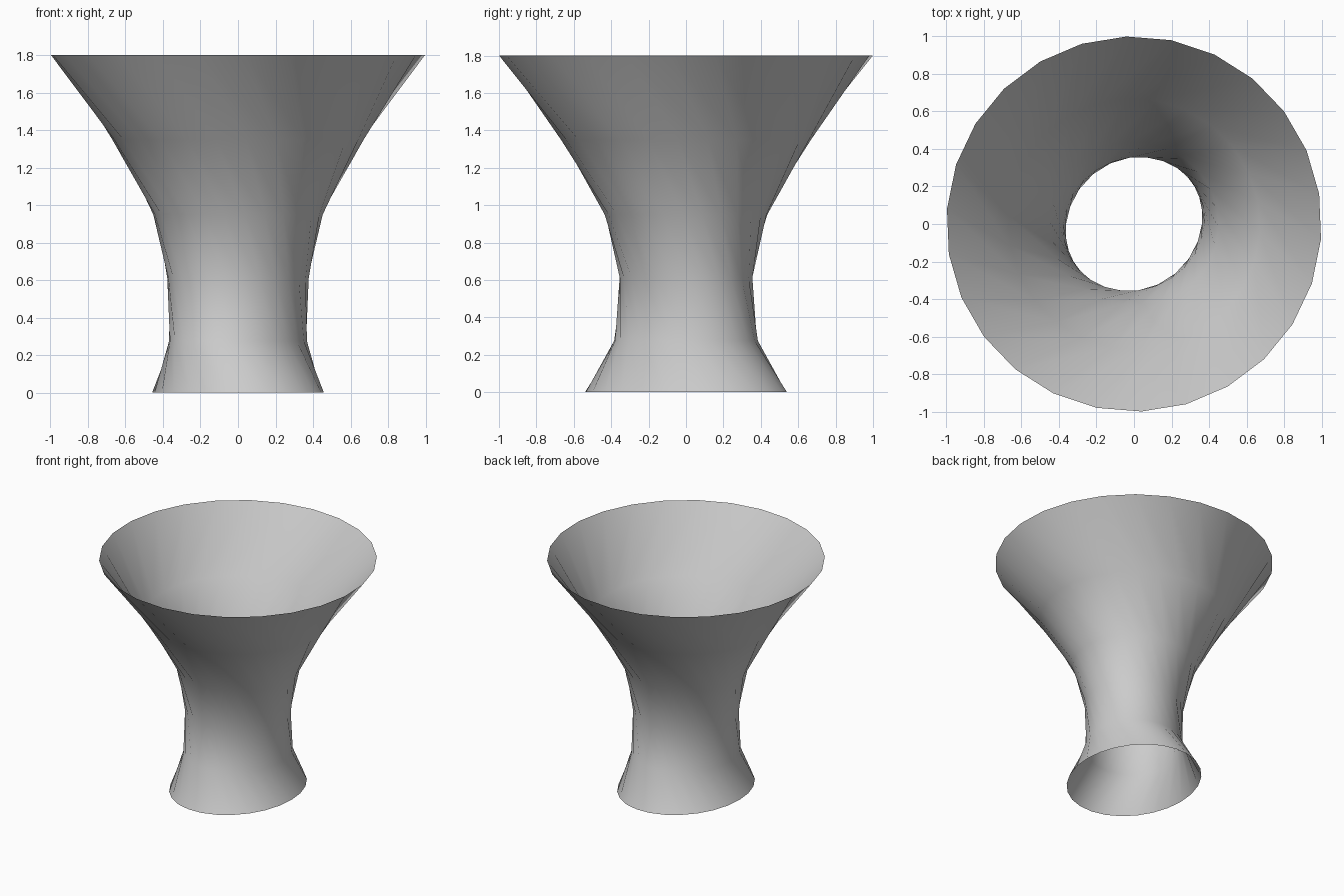
import bpy
from math import cos, sin, pi, radians

if "Cube" in bpy.data.objects:
    bpy.data.objects.remove(bpy.data.objects["Cube"])

SIDES = 26
TWIST = radians(-28.8)   # turn per ring
START = radians(84)      # long-axis direction of the bottom ellipse

# rings: height, long radius, short radius
RINGS = [(0.0, 0.543, 0.457), (0.275, 0.40, 0.352), (0.61, 0.384, 0.35),
         (0.95, 0.452, 0.436), (1.35, 0.673, 0.668), (1.8, 1.0, 1.0)]


def ring(k, z, a, b):
    turn = START + k * TWIST
    pts = []
    for i in range(SIDES):
        t = 2 * pi * i / SIDES
        x, y = a * cos(t), b * sin(t)
        pts.append((x * cos(turn) - y * sin(turn),
                    x * sin(turn) + y * cos(turn), z))
    return pts


# twisted open shell lofted through the rings
verts = [p for k, r in enumerate(RINGS) for p in ring(k, *r)]
faces = []
for k in range(len(RINGS) - 1):
    for i in range(SIDES):
        j = (i + 1) % SIDES
        lo, hi = k * SIDES, (k + 1) * SIDES
        faces.append((lo + i, lo + j, hi + j, hi + i))

mesh = bpy.data.meshes.new("twisted_shell")
mesh.from_pydata(verts, [], faces)
mesh.shade_smooth()
shell = bpy.data.objects.new("twisted_shell", mesh)
bpy.context.collection.objects.link(shell)
